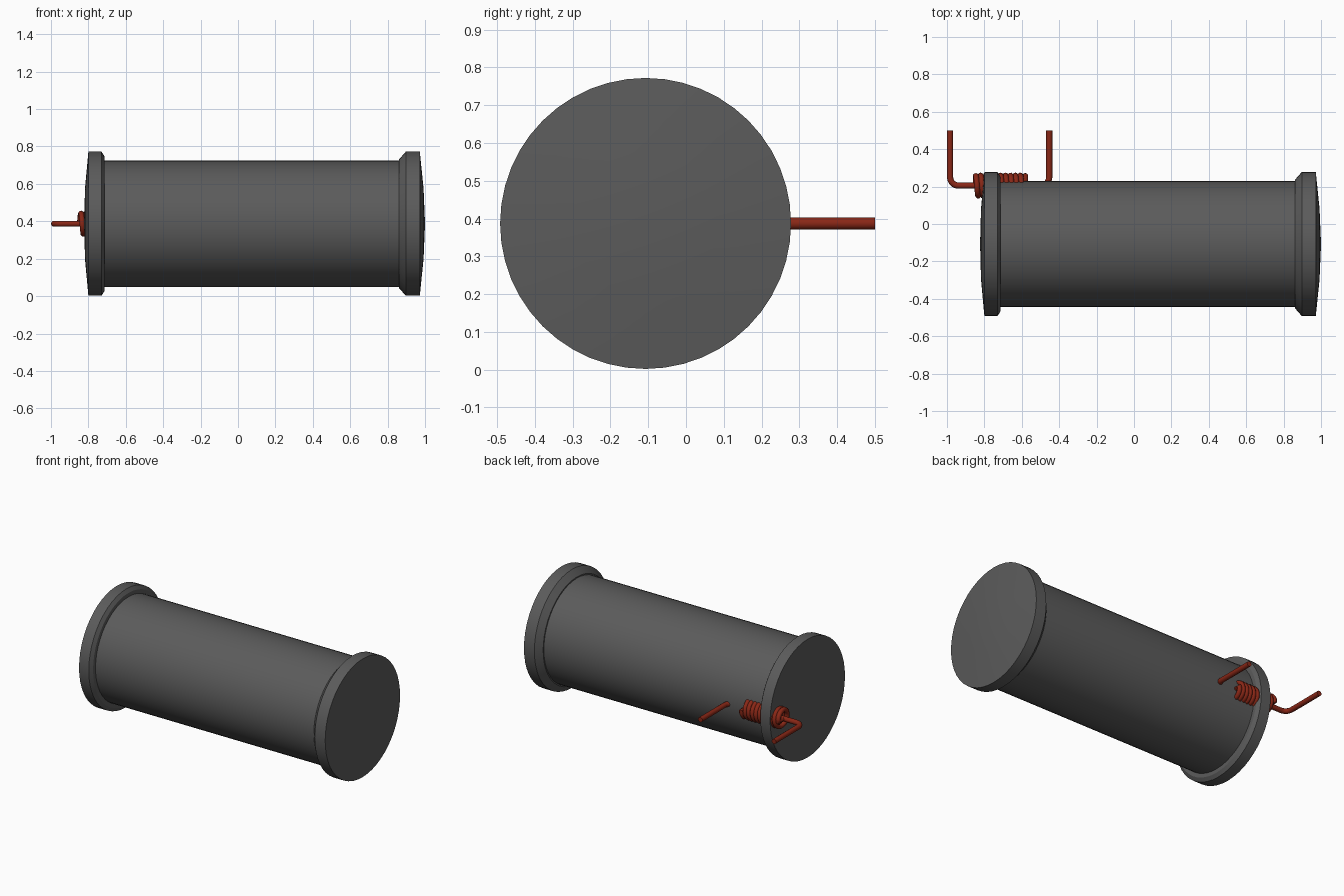
import bpy, bmesh, math
from mathutils import Vector

cube = bpy.data.objects.get("Cube")
if cube:
    bpy.data.objects.remove(cube, do_unlink=True)

CY, CZ = -0.107, 0.387       # axis of the drum
WY, WZ = 0.205, 0.387        # axis of the coil


def material(name, rgb):
    m = bpy.data.materials.new(name)
    m.use_nodes = True
    m.diffuse_color = (*rgb, 1)
    bsdf = m.node_tree.nodes["Principled BSDF"]
    bsdf.inputs["Base Color"].default_value = (*rgb, 1)
    bsdf.inputs["Roughness"].default_value = 0.6
    return m


grey = material("dark_grey", (0.105, 0.105, 0.105))
copper = material("copper_red", (0.25, 0.02, 0.008))


def smooth(ob, degrees):
    bpy.ops.object.select_all(action='DESELECT')
    ob.select_set(True)
    bpy.context.view_layer.objects.active = ob
    bpy.ops.object.shade_smooth_by_angle(angle=math.radians(degrees))


def lathe(name, profile, mat, sides=48):
    """Revolve (x, radius) points about the drum axis; radius 0 makes a pole."""
    bm = bmesh.new()
    rings = []
    for x, r in profile:
        n = 1 if r == 0 else sides
        rings.append([bm.verts.new((x, CY + r * math.cos(math.tau * i / sides),
                                    CZ + r * math.sin(math.tau * i / sides)))
                      for i in range(n)])
    for a, b in zip(rings, rings[1:]):
        for i in range(sides):
            j = (i + 1) % sides
            quad = [a[i % len(a)], a[j % len(a)], b[j % len(b)], b[i % len(b)]]
            bm.faces.new(list(dict.fromkeys(quad)))
    bmesh.ops.recalc_face_normals(bm, faces=bm.faces)
    me = bpy.data.meshes.new(name)
    bm.to_mesh(me)
    bm.free()
    me.materials.append(mat)
    ob = bpy.data.objects.new(name, me)
    bpy.context.collection.objects.link(ob)
    smooth(ob, 20)


def wire(name, points, radius, mat, res=3):
    """Round wire swept along points, turned into a mesh."""
    cu = bpy.data.curves.new(name, 'CURVE')
    cu.dimensions = '3D'
    cu.bevel_depth = radius
    cu.bevel_resolution = res
    cu.use_fill_caps = True
    sp = cu.splines.new('POLY')
    sp.points.add(len(points) - 1)
    for p, co in zip(sp.points, points):
        p.co = (*co, 1)
    cu.materials.append(mat)
    ob = bpy.data.objects.new(name, cu)
    bpy.context.collection.objects.link(ob)
    bpy.ops.object.select_all(action='DESELECT')
    ob.select_set(True)
    bpy.context.view_layer.objects.active = ob
    bpy.ops.object.convert(target='MESH')
    smooth(bpy.context.view_layer.objects.active, 50)


# Drum body and its two flanged, slightly domed ends
lathe("drum_body", [(-0.76, 0), (-0.76, 0.337), (0.92, 0.337), (0.92, 0)], grey)
lathe("right_end_cap", [(-0.823, 0), (-0.818, 0.19), (-0.80, 0.385), (-0.73, 0.385),
                        (-0.715, 0.362), (-0.715, 0.33), (-0.75, 0)], grey)
lathe("left_end_cap", [(1.0, 0), (0.992, 0.19), (0.972, 0.385), (0.897, 0.385),
                       (0.862, 0.345), (0.862, 0.33), (0.9, 0)], grey)

# Lead wire: two legs joined by a straight run with rounded corners
X0, X1, BEND = -0.983, -0.453, 0.045
path = [(X0, 0.5, WZ)]
for cx, start in ((X0 + BEND, math.pi), (X1 - BEND, 1.5 * math.pi)):
    for k in range(7):
        a = start + k * math.pi / 12
        path.append((cx + BEND * math.cos(a), WY + BEND + BEND * math.sin(a), WZ))
path.append((X1, 0.5, WZ))
wire("lead_wire", path, 0.0165, copper)

# Coil wound about the straight run
TURNS, STEPS, PITCH, COIL_R = 10, 24, 0.0265, 0.055
coil = []
for k in range(TURNS * STEPS + 1):
    a = math.tau * k / STEPS
    coil.append((-0.846 + PITCH * k / STEPS,
                 WY + COIL_R * math.cos(a), WZ + COIL_R * math.sin(a)))
# Short inward tails tie the coil to the lead wire
coil.insert(0, (coil[0][0], WY, WZ))
coil.append((coil[-1][0], WY, WZ))
wire("coil", coil, 0.015, copper, res=2)
